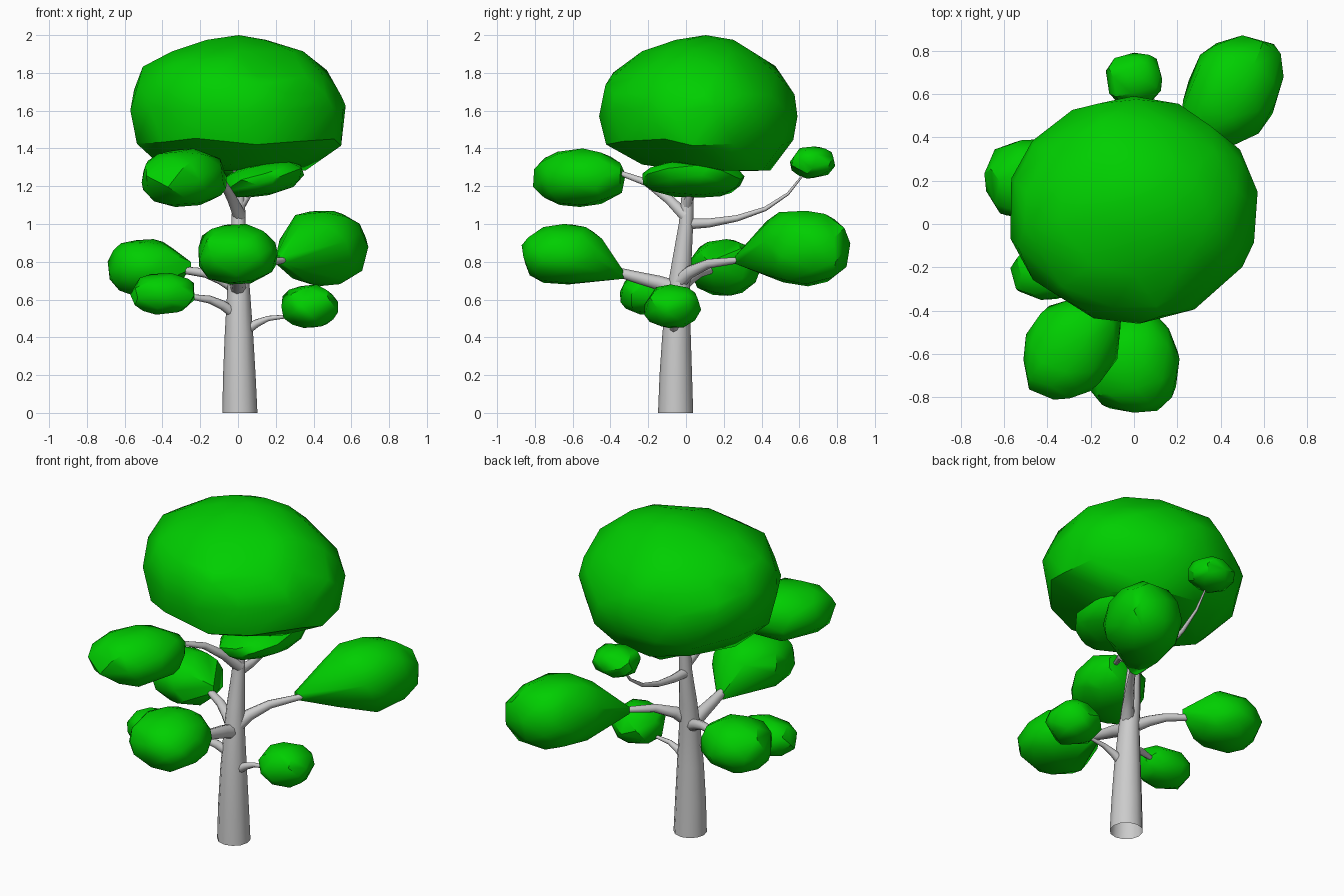
import bpy, bmesh, math, random
from mathutils import Vector

if "Cube" in bpy.data.objects:
    bpy.data.objects.remove(bpy.data.objects["Cube"])

random.seed(7)
leaf = bpy.data.materials.new("leaf_green")
leaf.diffuse_color = (0.0, 0.62, 0.0, 1)
leaf.use_nodes = True
leaf.node_tree.nodes["Principled BSDF"].inputs["Base Color"].default_value = leaf.diffuse_color


def finish(bm, name, angle, mat=None):
    bmesh.ops.recalc_face_normals(bm, faces=bm.faces)
    mesh = bpy.data.meshes.new(name)
    bm.to_mesh(mesh)
    bm.free()
    ob = bpy.data.objects.new(name, mesh)
    bpy.context.collection.objects.link(ob)
    if mat:
        mesh.materials.append(mat)
    bpy.ops.object.select_all(action='DESELECT')
    ob.select_set(True)
    bpy.context.view_layer.objects.active = ob
    bpy.ops.object.shade_smooth_by_angle(angle=math.radians(angle))
    return ob


def hull(points, name):
    bm = bmesh.new()
    for p in points:
        bm.verts.new(p)
    bmesh.ops.convex_hull(bm, input=bm.verts)
    loose = [v for v in bm.verts if not v.link_faces]
    bmesh.ops.delete(bm, geom=loose, context='VERTS')
    return finish(bm, name, 36, leaf)


def fit(pts, box):
    """Stretch points so they exactly fill the box."""
    for k, (lo, hi) in enumerate(box):
        a, b = min(p[k] for p in pts), max(p[k] for p in pts)
        for p in pts:
            p[k] = lo + (p[k] - a) / (b - a) * (hi - lo)


def clump(name, x, y, z, tip=None, n=44, xy=0, xz=0):
    """Irregular faceted leaf clump filling a box; xy / xz lean it diagonally, tip draws it out."""
    pts = []
    for i in range(n):
        h = 1 - 2 * (i + 0.5) / n
        a = i * 2.39996 + random.uniform(-0.3, 0.3)
        r = math.sqrt(1 - h * h)
        d = Vector((r * math.cos(a), r * math.sin(a), h))
        d /= sum(abs(c) ** 2.3 for c in d) ** (1 / 2.3)
        d *= random.uniform(0.97, 1.02)
        pts.append(Vector((d.x + xy * d.y + xz * d.z, d.y + xy * d.x, d.z + xz * d.x)))
    fit(pts, (x, y, z))
    if tip:
        for dz in (-0.02, 0.02):
            for s in (-0.02, 0.02):
                pts.append(Vector(tip) + Vector((s, 0, dz)))
    return hull(pts, name)


def limb(name, path, sides=8):
    """Open tapering tube through (x, y, z, radius) points."""
    bm = bmesh.new()
    pos = [Vector(p[:3]) for p in path]
    rings = []
    for i, p in enumerate(pos):
        t = (pos[min(i + 1, len(pos) - 1)] - pos[max(i - 1, 0)]).normalized()
        ref = Vector((0.13, 0.1, 1))
        if name == "trunk":
            ref = Vector((0, 1, 0))
            if i == 0:
                t = Vector((0, 0, 1))
        u = t.cross(ref).normalized()
        w = t.cross(u)
        rings.append([bm.verts.new(p + path[i][3] * (u * math.cos(a) + w * math.sin(a)))
                      for a in (2 * math.pi * k / sides for k in range(sides))])
    for lo, hi in zip(rings, rings[1:]):
        for k in range(sides):
            j = (k + 1) % sides
            bm.faces.new((lo[k], lo[j], hi[j], hi[k]))
    return finish(bm, name, 50)


# Trunk
limb("trunk", [(0.01, -0.055, 0, 0.093), (0.007, -0.054, 0.2, 0.086), (0.005, -0.05, 0.42, 0.075),
               (0.003, -0.04, 0.65, 0.06), (0, -0.02, 0.82, 0.05), (0.003, 0, 1.0, 0.038),
               (0.003, 0.01, 1.17, 0.032), (0, 0.02, 1.36, 0.025)], 12)

# Branches
branches = {
    "upper_front": [(0.01, 0, 1.04, .035), (-0.03, -0.09, 1.13, .027), (-0.08, -0.21, 1.22, .02), (-0.16, -0.35, 1.27, .014)],
    "upper_right": [(0, 0, 1.08, .03), (0.05, 0.02, 1.15, .02), (0.09, 0.03, 1.19, .015)],
    "upper_back": [(0, 0, 1.0, .03), (0, 0.12, 1.005, .024), (0, 0.27, 1.03, .017), (0, 0.42, 1.08, .012),
                   (0, 0.54, 1.16, .008), (0, 0.62, 1.26, .005)],
    "middle_back_right": [(0, -0.06, 0.67, .045), (0.06, 0.02, 0.745, .034), (0.13, 0.12, 0.79, .025), (0.25, 0.29, 0.81, .016)],
    "middle_front": [(0, -0.03, 0.65, .045), (0, -0.15, 0.69, .038), (0, -0.25, 0.715, .032), (0, -0.36, 0.745, .025)],
    "middle_left": [(0, -0.04, 0.66, .04), (-0.09, 0.02, 0.71, .031), (-0.17, 0.07, 0.74, .025), (-0.28, 0.13, 0.755, .02)],
    "lower_left": [(0, -0.05, 0.51, .03), (-0.08, -0.09, 0.57, .026), (-0.15, -0.12, 0.6, .021), (-0.25, -0.16, 0.615, .014)],
    "lower_right": [(0.03, -0.06, 0.43, .03), (0.1, -0.065, 0.475, .021), (0.16, -0.07, 0.5, .014), (0.25, -0.07, 0.51, .01)],
}
for key, path in branches.items():
    limb(key + "_branch", path)

# Crown: rings of z, x range, y range, point count
crown = [(1.285, -.12, .12, 0, .28, 5), (1.315, -.38, .38, -.24, .45, 9), (1.44, -.54, .55, -.44, .57, 13),
         (1.6, -.58, .58, -.47, .59, 14), (1.71, -.56, .55, -.45, .575, 13), (1.81, -.5, .49, -.4, .49, 12),
         (1.915, -.35, .35, -.24, .36, 9), (1.975, -.18, .18, -.06, .25, 6)]
pts = [Vector((0.01, 0.1, 2.0))]
for i, (z, x0, x1, y0, y1, n) in enumerate(crown):
    for k in range(n):
        a = 2 * math.pi * (k + 0.5 * (i % 2)) / n + random.uniform(-0.15, 0.15)
        pts.append(Vector(((x0 + x1) / 2 + (x1 - x0) / 2 * math.cos(a),
                           (y0 + y1) / 2 + (y1 - y0) / 2 * math.sin(a),
                           z + (random.uniform(-0.03, 0.03) if 0 < i < 6 else 0))))
fit(pts, ((-.57, .57), (-.46, .59), (1.28, 2.0)))
hull(pts, "crown")

# Leaf clumps at the branch ends
clump("upper_front_clump", (-.51, -.06), (-.81, -.32), (1.09, 1.40), xy=.13)
clump("upper_right_clump", (-.09, .35), (-.23, .31), (1.14, 1.34), xz=.2)
clump("upper_back_clump", (-.13, .13), (.55, .79), (1.24, 1.41), n=32)
clump("middle_back_right_clump", (.22, .69), (.36, .87), (.67, 1.07), (.22, .26, .81), xy=.13)
clump("middle_front_clump", (-.21, .21), (-.87, -.42), (.68, 1.0), (0, -.33, .73))
clump("middle_left_clump", (-.69, -.29), (.02, .39), (.62, .92), (-.27, .12, .78))
clump("lower_left_clump", (-.57, -.23), (-.35, -.1), (.52, .74), n=34)
clump("lower_right_clump", (.23, .53), (-.22, .08), (.45, .68), n=34)
